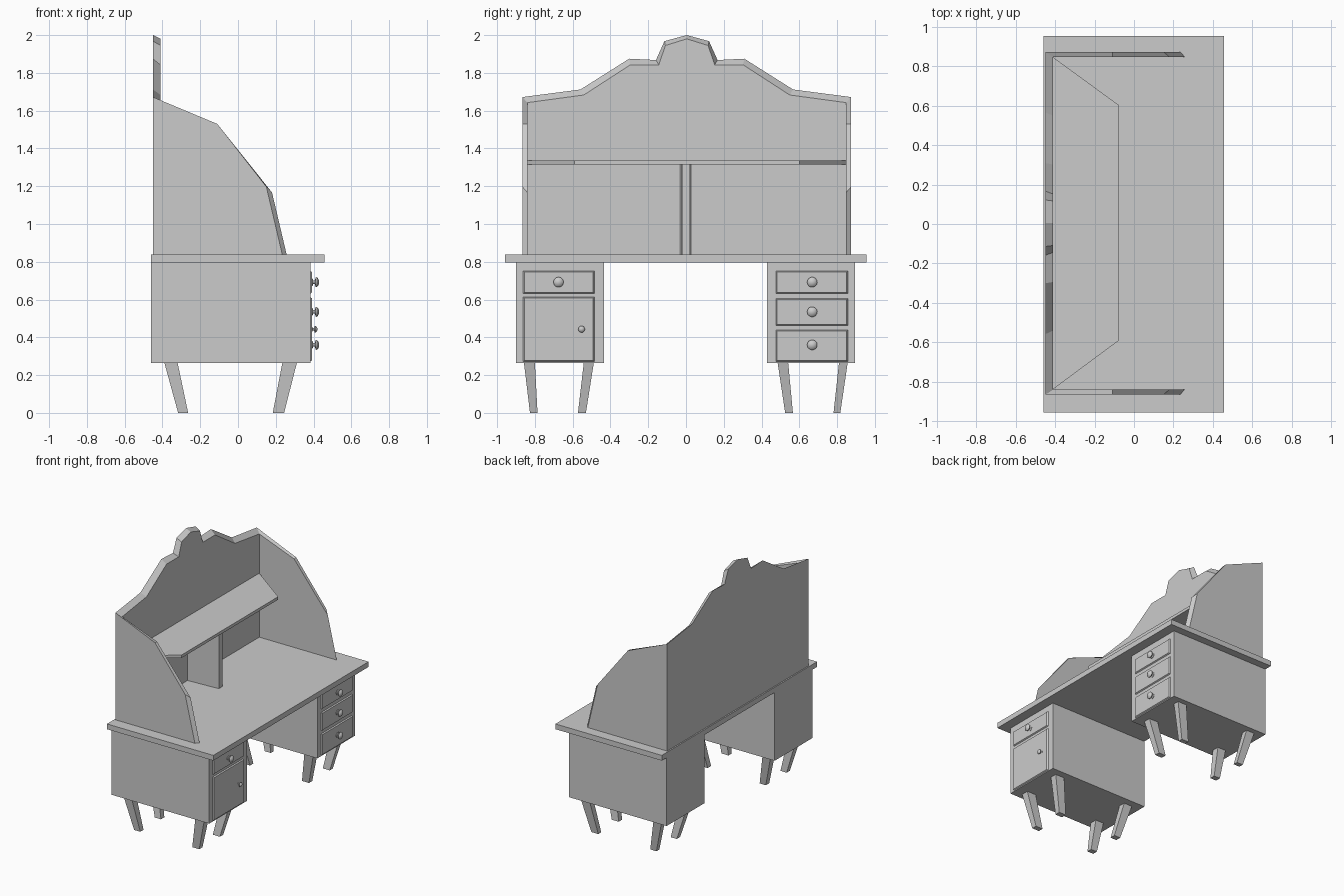
import bpy, math

if "Cube" in bpy.data.objects:
    bpy.data.objects.remove(bpy.data.objects["Cube"])


def make(name, verts, faces):
    me = bpy.data.meshes.new(name)
    me.from_pydata(verts, [], faces)
    import bmesh
    bm = bmesh.new()
    bm.from_mesh(me)
    bmesh.ops.recalc_face_normals(bm, faces=bm.faces)
    bm.to_mesh(me)
    bm.free()
    ob = bpy.data.objects.new(name, me)
    bpy.context.collection.objects.link(ob)
    return ob


def loft(name, a, b):
    """Solid between two outlines with equal point counts."""
    n = len(a)
    faces = [tuple(range(n)), tuple(range(2 * n - 1, n - 1, -1))]
    faces += [(i, (i + 1) % n, n + (i + 1) % n, n + i) for i in range(n)]
    return make(name, list(a) + list(b), faces)


def rect_z(x0, x1, y0, y1, z):
    return [(x0, y0, z), (x1, y0, z), (x1, y1, z), (x0, y1, z)]


def rect_x(y0, y1, z0, z1, x):
    return [(x, y0, z0), (x, y1, z0), (x, y1, z1), (x, y0, z1)]


def box(name, x0, x1, y0, y1, z0, z1):
    return loft(name, rect_z(x0, x1, y0, y1, z0), rect_z(x0, x1, y0, y1, z1))


def front(name, y0, y1, z0, z1):
    # raised drawer or door front with chamfered rim
    loft(name, rect_x(y0, y1, z0, z1, 0.375),
         rect_x(y0 + .012, y1 - .012, z0 + .010, z1 - .010, 0.392))


def knob(name, y, z, s=1.0):
    # lathed knob pointing along +x
    prof = [(0.385, .020), (0.395, .020), (0.398, .010), (0.407, .010),
            (0.411, .025), (0.417, .027), (0.424, .020), (0.430, .008)]
    n = 14
    verts = [(0.385 + (x - 0.385) * (1 if s == 1 else .8),
              y + r * s * math.cos(2 * math.pi * k / n),
              z + r * s * math.sin(2 * math.pi * k / n))
             for x, r in prof for k in range(n)]
    faces = [(i * n + k, i * n + (k + 1) % n, (i + 1) * n + (k + 1) % n, (i + 1) * n + k)
             for i in range(len(prof) - 1) for k in range(n)]
    faces += [tuple(range(n)), tuple(range(len(verts) - n, len(verts)))]
    ob = make(name, verts, faces)
    for p in ob.data.polygons:
        p.use_smooth = len(p.vertices) == 4
    ob.data.set_sharp_from_angle(angle=math.radians(50))


# Desktop
box("desktop", -.46, .457, -.957, .955, .797, .838)

# Pedestal cabinets and their splayed tapered legs
for side, c in (("left", -.668), ("right", .663)):
    box(side + "_cabinet", -.46, .383, c - .233, c + .233, .265, .797)
    for sy in (-1, 1):
        def ys(p, q):
            return sorted((c + sy * p, c + sy * q))
        top, bot = ys(.127, .192), ys(.095, .158)
        top = ys(.132, .190) if sy < 0 else ys(.127, .180)
        bot = ys(.118, .158) if sy < 0 else ys(.096, .138)
        if side == "right":
            top = ys(.122, .178) if sy < 0 else ys(.147, .193)
            bot = ys(.097, .138) if sy < 0 else ys(.118, .154)
        for pos, xt, xb in (("back", (-.39, -.32), (-.317, -.264)),
                            ("front", (.235, .312), (.184, .244))):
            loft(f"{side}_{pos}_leg", rect_z(*xb, *bot, 0), rect_z(*xt, *top, .266))

# Drawers, door and knobs
front("left_drawer", -.868, -.48, .627, .755)
front("left_door", -.868, -.48, .268, .617)
knob("left_drawer_knob", -.675, .692)
knob("door_knob", -.553, .443, .66)
for i, (z0, z1, zk) in enumerate(((.627, .755, .692), (.458, .61, .535), (.268, .443, .36))):
    front(f"right_drawer_{i + 1}", .47, .862, z0, z1)
    knob(f"right_drawer_knob_{i + 1}", .668, zk)

# Shaped back panel, front outline slightly inset
rear = [(0, 2), (.118, 1.968), (.163, 1.868), (.305, 1.875), (.563, 1.712), (.87, 1.672)]
face = [(0, 1.98), (.113, 1.945), (.148, 1.843), (.298, 1.843), (.545, 1.683), (.848, 1.642)]


def outline(pts, x):
    half = pts + [(pts[-1][0], .836)]
    both = half + [(-y, z) for y, z in half[:0:-1]]
    return [(x, y + .004, z) for y, z in both]


loft("back_panel", outline(rear, -.45), outline(face, -.41))

# Side panels with chamfered front edge
outer = [(-.45, .836), (-.45, 1.672), (-.11, 1.53), (.15, 1.197), (.235, .836)]
inner = [(-.41, .836), (-.41, 1.642), (-.11, 1.528), (.18, 1.167), (.258, .836)]
for side, s in (("left", -1), ("right", 1)):
    loft(side + "_side_panel", [(x, s * .87 + .004, z) for x, z in outer],
         [(x, s * .844 + .004, z) for x, z in inner])

# Trapezoid shelf
shelf = [(-.415, -.842), (-.075, -.59), (-.075, .602), (-.415, .85)]
loft("shelf", [(x, y, 1.314) for x, y in shelf], [(x, y, 1.337) for x, y in shelf])

# Tapered upright under the shelf
plan = [(-.415, -.036), (-.15, -.021), (-.15, .021), (-.415, .03)]
loft("shelf_divider", [(x, y, .836) for x, y in plan], [(x, y, 1.316) for x, y in plan])
